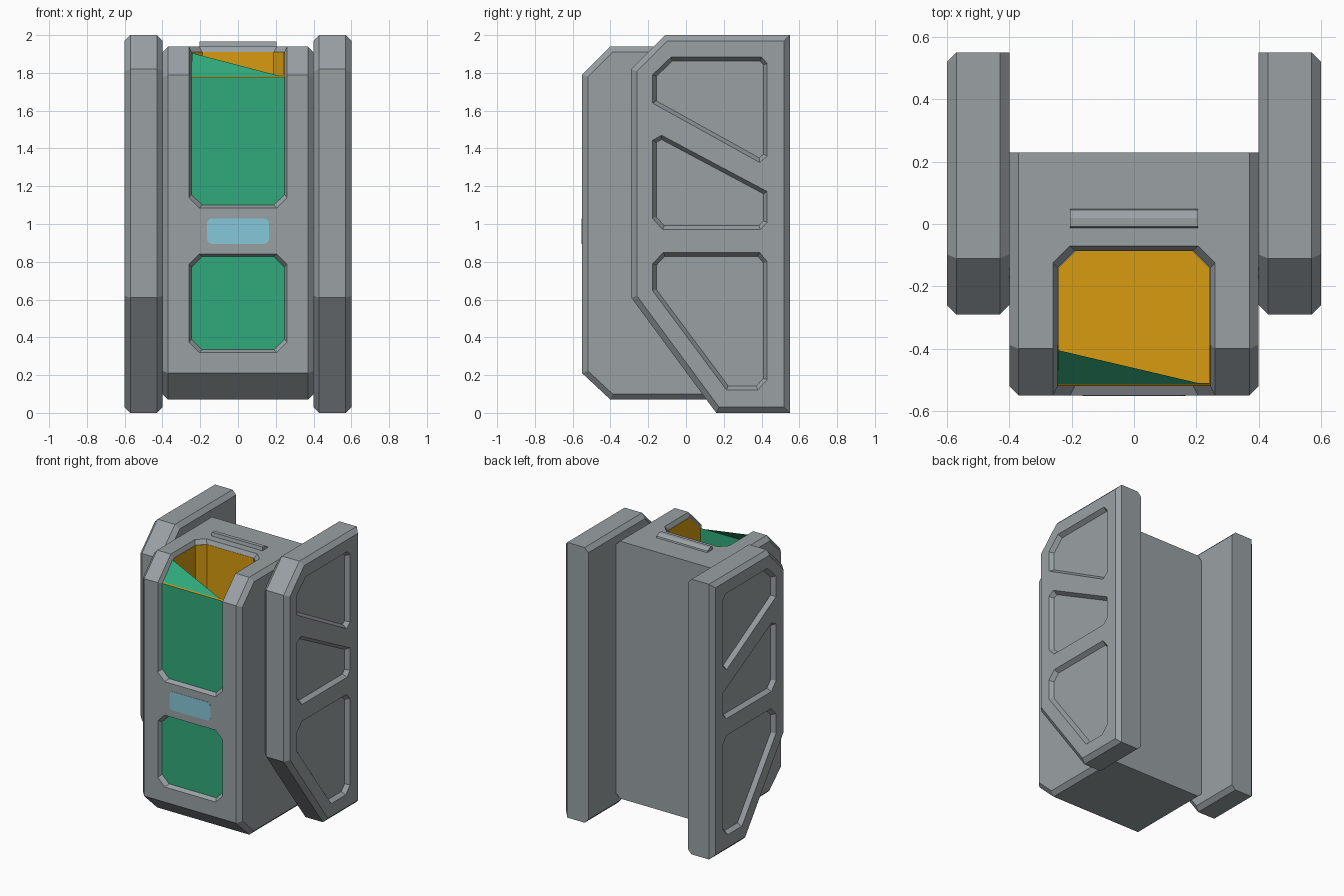
import bpy, bmesh, math
from mathutils import Vector

if "Cube" in bpy.data.objects:
    bpy.data.objects.remove(bpy.data.objects["Cube"])


def material(name, rgb):
    m = bpy.data.materials.new(name)
    m.diffuse_color = (*rgb, 1)
    m.use_nodes = True
    m.node_tree.nodes["Principled BSDF"].inputs["Base Color"].default_value = m.diffuse_color
    return m


GREY = material("grey metal", (0.32, 0.355, 0.37))
GREEN = material("green glass", (0.03, 0.40, 0.20))
ORANGE = material("orange lining", (0.68, 0.33, 0.005))
BLUE = material("pale blue label", (0.24, 0.57, 0.69))


def inset(pts, d):
    """Move each edge of a convex polygon inward; d is one distance or one per edge."""
    n = len(pts)
    d = d if isinstance(d, list) else [d] * n
    p = [Vector(q) for q in pts]
    area = sum(p[i].x * p[(i + 1) % n].y - p[(i + 1) % n].x * p[i].y for i in range(n))
    s = 1 if area > 0 else -1
    nor = []
    for i in range(n):
        e = (p[(i + 1) % n] - p[i]).normalized()
        nor.append(Vector((-e.y, e.x)) * s)
    out = []
    for i in range(n):
        a, b = nor[i - 1], nor[i]
        c1, c2 = a.dot(p[i]) + d[i - 1], b.dot(p[i]) + d[i]
        det = a.x * b.y - a.y * b.x
        out.append(((c1 * b.y - c2 * a.y) / det, (a.x * c2 - b.x * c1) / det))
    return out


def loft(name, loops, mats, caps=None):
    """Closed solid through matching loops of 3D points."""
    n = len(loops[0])
    bm = bmesh.new()
    rows = [[bm.verts.new(p) for p in lp] for lp in loops]
    for a, b in zip(rows, rows[1:]):
        for i in range(n):
            j = (i + 1) % n
            bm.faces.new((a[i], a[j], b[j], b[i]))
    for row in (rows[0], rows[-1]):
        for cap in caps or [range(n)]:
            bm.faces.new([row[i] for i in cap])
    bmesh.ops.recalc_face_normals(bm, faces=bm.faces)
    me = bpy.data.meshes.new(name)
    bm.to_mesh(me)
    bm.free()
    for m in mats:
        me.materials.append(m)
    ob = bpy.data.objects.new(name, me)
    bpy.context.collection.objects.link(ob)
    return ob


def cut(ob, cutters):
    for c in cutters:
        mod = ob.modifiers.new("cut", 'BOOLEAN')
        mod.operation, mod.solver, mod.object = 'DIFFERENCE', 'EXACT', c
        bpy.context.view_layer.objects.active = ob
        bpy.ops.object.modifier_apply(modifier=mod.name)
        bpy.data.objects.remove(c)


def at_x(x, pts):
    return [(x, y, z) for y, z in pts]


def at_y(y, pts):
    return [(x, y, z) for x, z in pts]


def octagon(x, z0, z1, c):
    return [(-x, z0 + c), (-x + c, z0), (x - c, z0), (x, z0 + c),
            (x, z1 - c), (x - c, z1), (-x + c, z1), (-x, z1 - c)]


# Side panels with three recessed pockets each
panel = [(0.55, 0), (0.55, 2), (-0.11, 2), (-0.29, 1.82), (-0.29, 0.61), (0.16, 0)]
pockets = [
    [(-0.177, 1.64), (-0.177, 1.83), (-0.07, 1.883), (0.40, 1.883), (0.43, 1.85),
     (0.43, 1.36), (0.39, 1.326)],
    [(-0.177, 1.03), (-0.177, 1.443), (-0.13, 1.47), (0.43, 1.172), (0.43, 1.008),
     (0.394, 0.971), (-0.124, 0.971)],
    [(-0.177, 0.647), (-0.177, 0.79), (-0.12, 0.849), (0.39, 0.849), (0.43, 0.80),
     (0.43, 0.175), (0.38, 0.122), (0.214, 0.122)],
]
pockets[0][1:3] = [(-0.177, 1.79), (-0.08, 1.883)]
B = 0.03
for side, s in (("right", 1), ("left", -1)):
    ob = loft(side + "_side_panel",
              [at_x(s * 0.40, inset(panel, [0] + [B] * 5)), at_x(s * 0.43, panel),
               at_x(s * 0.57, panel), at_x(s * 0.60, inset(panel, B))], [GREY])
    cut(ob, [loft("pocket_cutter", [at_x(s * 0.63, inset(p, -0.02)),
                                    at_x(s * 0.57, inset(p, 0.02))], [GREY]) for p in pockets])

# Main body with chamfered sides and flat back
prof = [(0.23, 0.07), (0.23, 1.94), (-0.40, 1.94), (-0.55, 1.79), (-0.55, 0.21), (-0.40, 0.07)]
ends = inset(prof, [0] + [B] * 5)
body = loft("main_body", [at_x(-0.40, ends), at_x(-0.37, prof), at_x(0.37, prof),
                          at_x(0.40, ends)], [GREY, GREEN, ORANGE])


def wrap_loop(d):
    """Window outline wrapping front, bevel and top at depth d."""
    k, t = d / 2, math.tan(math.pi / 8) * d
    w, z0, y1, c = 0.26 - k, 1.085 + k, -0.07 - k, 0.055
    f, top = -0.55 + d, 1.94 - d
    b1, b2 = (f, 1.79 - t), (-0.40 + t, top)
    return [(-w, f, z0 + c), (-w + c, f, z0), (w - c, f, z0), (w, f, z0 + c),
            (w, *b1), (w, *b2), (w, y1 - c, top), (w - c, y1, top),
            (-w + c, y1, top), (-w, y1 - c, top), (-w, *b2), (-w, *b1)]


# Upper window rim, hollow chamber behind it, lower window
chamber = [(-0.242, -0.51), (0.242, -0.51), (0.242, -0.142), (0.187, -0.087),
           (-0.187, -0.087), (-0.242, -0.142)]
cut(body, [
    loft("upper_window_cutter", [wrap_loop(-0.03), wrap_loop(0.03)], [GREY],
         [[0, 1, 2, 3, 4, 11], [4, 5, 10, 11], [5, 6, 7, 8, 9, 10]]),
    loft("chamber_cutter", [[(x, y, z) for x, y in chamber] for z in (1.15, 2.1)], [GREY]),
    loft("lower_window_cutter", [at_y(-0.58, octagon(0.275, 0.305, 0.855, 0.055)),
                                 at_y(-0.52, octagon(0.245, 0.335, 0.828, 0.055))], [GREY]),
])
for p in body.data.polygons:
    c, n = p.center, p.normal
    p.material_index = 0
    if abs(c.x) < 0.25 and abs(n.y) > 0.99 and -0.525 < c.y < -0.505:
        p.material_index = 1
    elif abs(c.x) < 0.243 and -0.512 < c.y < -0.086 and 1.1 < c.z < 1.905:
        p.material_index = 2

# Green triangular flap over the bevel
me = bpy.data.meshes.new("window_flap")
me.from_pydata([(-0.243, -0.519, 1.778), (0.243, -0.519, 1.778), (-0.243, -0.405, 1.905)],
               [], [(0, 1, 2)])
me.materials.append(GREEN)
bpy.context.collection.objects.link(bpy.data.objects.new("window_flap", me))

# Front label plate with rounded corners
lab = []
for cx, cz, a0 in ((0.135, 1.0, 0), (-0.135, 1.0, 90), (-0.135, 0.925, 180), (0.135, 0.925, 270)):
    for i in range(5):
        a = math.radians(a0 + i * 22.5)
        lab.append((cx + 0.03 * math.cos(a), cz + 0.03 * math.sin(a)))
loft("front_label", [at_y(-0.552, lab), at_y(-0.548, lab)], [BLUE])

# Ridge on top
ridge = [(-0.015, 1.93), (-0.008, 1.965), (0.02, 1.965), (0.045, 1.95), (0.052, 1.93)]
loft("top_ridge", [at_x(-0.205, ridge), at_x(0.205, ridge)], [GREY])
